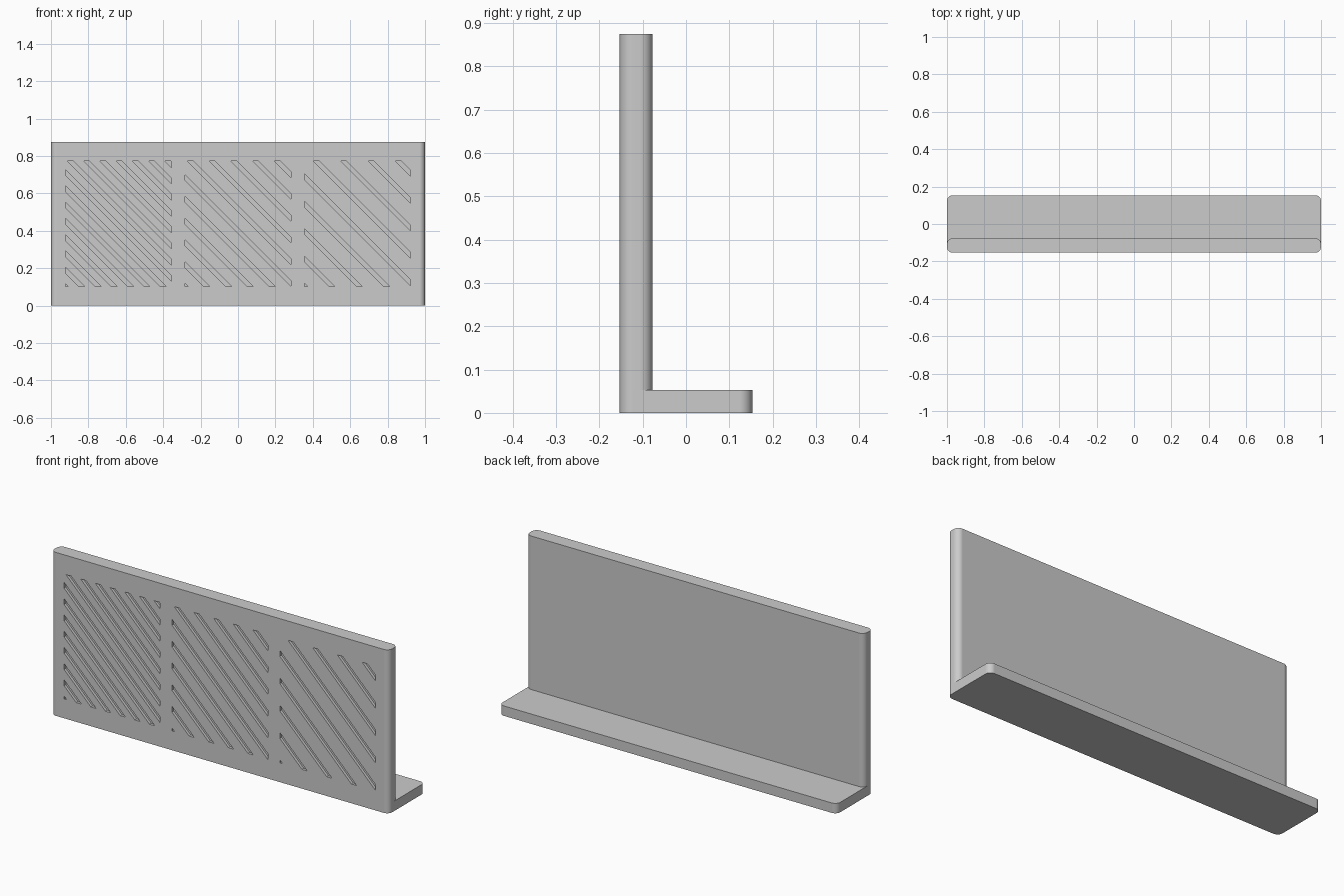
import bpy, bmesh, math
from mathutils import Vector

if "Cube" in bpy.data.objects:
    bpy.data.objects.remove(bpy.data.objects["Cube"], do_unlink=True)

FRONT, BACK, HEIGHT = -0.153, 0.153, 0.875
WALL_BACK, SHELF_TOP, RADIUS = -0.077, 0.053, 0.03

grey = bpy.data.materials.new("light grey")
grey.use_nodes = True
colour = (0.6, 0.6, 0.6, 1)
grey.diffuse_color = colour
grey.node_tree.nodes["Principled BSDF"].inputs["Base Color"].default_value = colour


def add_object(name, bm):
    mesh = bpy.data.meshes.new(name)
    bmesh.ops.recalc_face_normals(bm, faces=bm.faces[:])
    bm.to_mesh(mesh)
    bm.free()
    mesh.materials.append(grey)
    ob = bpy.data.objects.new(name, mesh)
    bpy.context.collection.objects.link(ob)
    return ob


def rounded_slab(name, y0, y1, z0, z1):
    """Full-width box with its four upright edges rounded."""
    bm = bmesh.new()
    bmesh.ops.create_cube(bm, size=1)
    for v in bm.verts:
        v.co = (v.co.x * 2, (y0 + y1) / 2 + v.co.y * (y1 - y0),
                (z0 + z1) / 2 + v.co.z * (z1 - z0))
    upright = [e for e in bm.edges
               if abs(e.verts[0].co.z - e.verts[1].co.z) > 1e-4]
    bmesh.ops.bevel(bm, geom=upright, offset=RADIUS, segments=8,
                    profile=0.5, affect='EDGES')
    return add_object(name, bm)


def add_slot(target, x0, x1, z0, z1, c, width, depth):
    """Diagonal bar clipped to a rectangle, as a solid prism across the front face."""
    bm = bmesh.new()
    y = FRONT - 0.02
    bm.faces.new([bm.verts.new((x, y, z))
                  for x, z in ((x0, z0), (x1, z0), (x1, z1), (x0, z1))])
    across = Vector((1, 0, 1)).normalized()
    middle = Vector((x0, y, z0)) + across * c
    for side in (1, -1):
        bmesh.ops.bisect_plane(bm, geom=bm.verts[:] + bm.edges[:] + bm.faces[:],
                               plane_co=middle + across * side * width / 2,
                               plane_no=across * side, clear_outer=True)
    if bm.faces:
        made = bmesh.ops.extrude_face_region(bm, geom=bm.faces[:])["geom"]
        for v in made:
            if isinstance(v, bmesh.types.BMVert):
                v.co.y = FRONT + depth
        bmesh.ops.recalc_face_normals(bm, faces=bm.faces[:])
        piece = bpy.data.meshes.new("slot_piece")
        bm.to_mesh(piece)
        target.from_mesh(piece)
        bpy.data.meshes.remove(piece)
    bm.free()


# Foot shelf and upright wall
shelf = rounded_slab("foot_shelf", FRONT, BACK, 0, SHELF_TOP)
wall = rounded_slab("upright_wall", FRONT, WALL_BACK, SHELF_TOP, HEIGHT)

# Three panels of diagonal grooves, each more widely spaced than the last
panel_w, panel_step, z0, z1 = 0.568, 0.639, 0.103, 0.772
slots = bmesh.new()
for i, pitch in enumerate((0.0615, 0.0823, 0.1036)):
    x0 = (i - 1) * panel_step - panel_w / 2
    reach = (panel_w + z1 - z0) / math.sqrt(2)
    for k in range(int(reach / pitch) + 1):
        add_slot(slots, x0, x0 + panel_w, z0, z1, k * pitch, 0.022, 0.015)
cutter = add_object("groove_cutter", slots)
cutter.hide_render = True

cut = wall.modifiers.new("grooves", 'BOOLEAN')
cut.operation, cut.solver, cut.object = 'DIFFERENCE', 'EXACT', cutter
bpy.context.view_layer.objects.active = wall
bpy.ops.object.modifier_apply(modifier=cut.name)
bpy.data.objects.remove(cutter, do_unlink=True)

# Smooth rounded ends, crisp edges elsewhere
for ob in (shelf, wall):
    bpy.ops.object.select_all(action='DESELECT')
    ob.select_set(True)
    bpy.context.view_layer.objects.active = ob
    bpy.ops.object.shade_smooth_by_angle(angle=math.radians(30))
    ob.modifiers.new("flat_face_normals", 'WEIGHTED_NORMAL').keep_sharp = True
